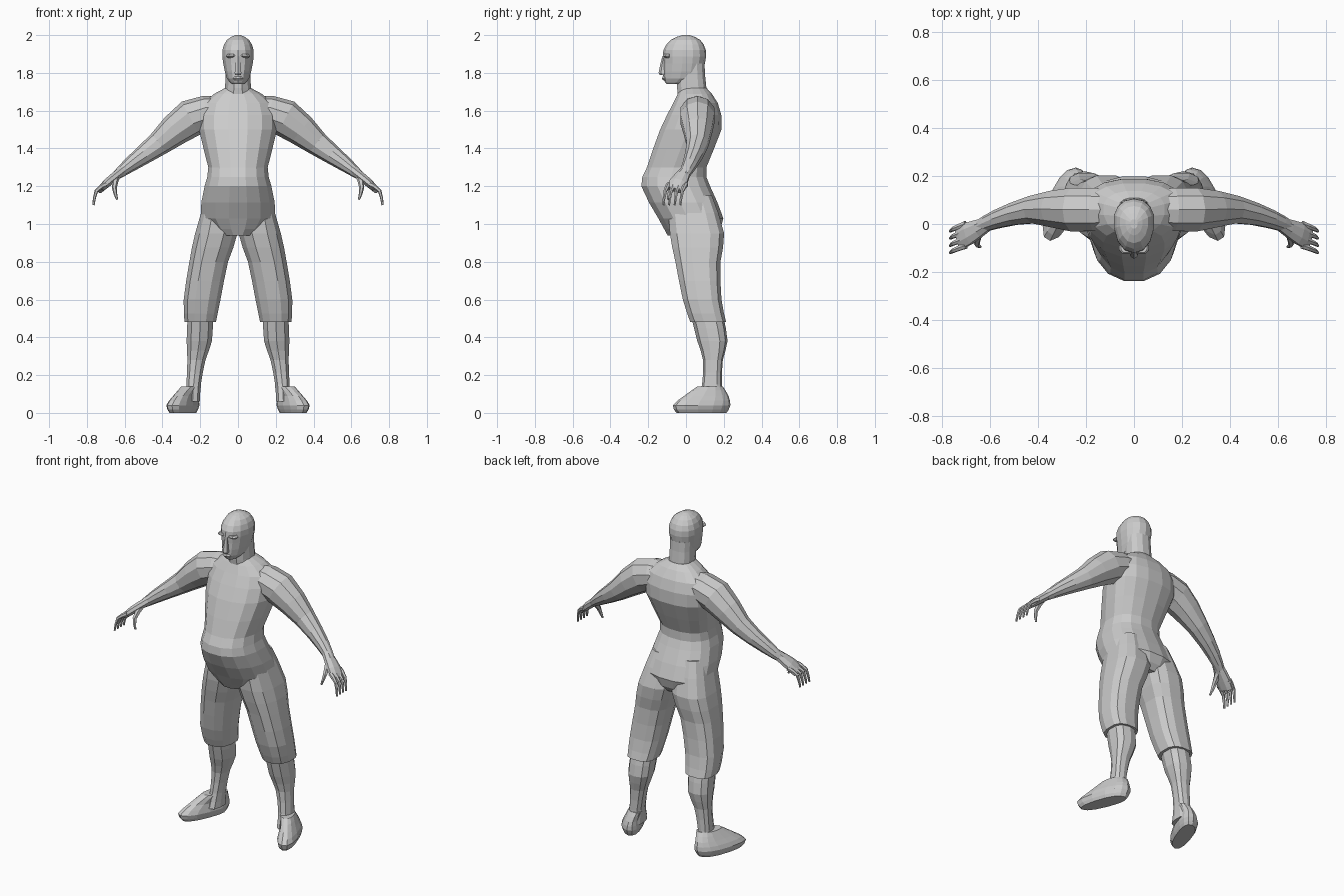
import bpy, bmesh, math
from mathutils import Vector

cube = bpy.data.objects.get("Cube")
if cube:
    bpy.data.objects.remove(cube, do_unlink=True)

grey = bpy.data.materials.new("plain_grey")
grey.use_nodes = True
GREY = (0.6, 0.6, 0.6, 1)
grey.diffuse_color = GREY
grey.node_tree.nodes["Principled BSDF"].inputs["Base Color"].default_value = GREY


def skin(name, rings, mirror):
    """Join rings of points into a closed, flat-faced tube."""
    bm = bmesh.new()
    loops = [[bm.verts.new(point) for point in ring] for ring in rings]
    for lower, upper in zip(loops, loops[1:]):
        for i in range(len(lower)):
            bm.faces.new((lower[i - 1], lower[i], upper[i], upper[i - 1]))
    bm.faces.new(loops[0])
    bm.faces.new(loops[-1])
    bmesh.ops.recalc_face_normals(bm, faces=bm.faces)
    mesh = bpy.data.meshes.new(name)
    bm.to_mesh(mesh)
    bm.free()
    mesh.materials.append(grey)
    part = bpy.data.objects.new(name, mesh)
    bpy.context.collection.objects.link(part)
    if mirror:
        part.modifiers.new("Mirror", "MIRROR")


def refine(keys):
    """Add one smoothly interpolated ring between each pair of key rings."""
    result = [keys[0]]
    last = len(keys) - 1
    for k in range(last):
        before, start = keys[max(k - 1, 0)], keys[k]
        end, after = keys[k + 1], keys[min(k + 2, last)]
        middle = {}
        for key in start:
            bulge = (start[key] + end[key] - before[key] - after[key]) / 16
            middle[key] = (start[key] + end[key]) / 2 + bulge
        result += [middle, end]
    return result


def angles(sides):
    return [math.tau * (i + 0.5) / sides for i in range(sides)]


def squarish(value, power):
    return math.copysign(abs(value) ** (2 / power), value)


def level(z, half, front, back, x=0):
    """One horizontal cross-section."""
    return dict(z=z, half=half, front=front, back=back, x=x)


def stack(name, *levels, sides=12, power=2.3, widest=0.6, twist=0, mirror=False):
    """Tube of horizontal rings, widest at a fraction of its depth."""
    rings = []
    for cut in refine(levels):
        middle = cut["front"] + widest * (cut["back"] - cut["front"])
        ring = []
        for a in angles(sides):
            across = squarish(math.cos(a), power) * cut["half"]
            along = squarish(math.sin(a), power)
            along *= cut["back"] - middle if along > 0 else middle - cut["front"]
            ring.append((cut["x"] + across + twist * along, middle + along, cut["z"]))
        rings.append(ring)
    skin(name, rings, mirror)


def joint(x, y, z, depth, height):
    """One cross-section of a limb."""
    return dict(x=x, y=y, z=z, depth=depth, height=height)


def limb(name, *joints, sides=8):
    """Mirrored tube of rings set square to a path."""
    path = refine(joints)
    spots = [Vector((j["x"], j["y"], j["z"])) for j in path]
    rings = []
    for k, (spot, cut) in enumerate(zip(spots, path)):
        ahead = (spots[min(k + 1, len(spots) - 1)] - spots[max(k - 1, 0)]).normalized()
        side = Vector((0, 1, 0))
        side = (side - ahead * side.dot(ahead)).normalized()
        up = ahead.cross(side)
        rings.append([spot + side * math.cos(a) * cut["depth"]
                      + up * math.sin(a) * cut["height"] for a in angles(sides)])
    skin(name, rings, mirror=True)


def digit(name, *spots, thick=0.014, thin=0.006):
    """Finger or thumb that tapers evenly from root to tip."""
    joints = []
    for k, spot in enumerate(spots):
        radius = thick + (thin - thick) * k / (len(spots) - 1)
        joints.append(joint(*spot, depth=radius, height=radius))
    limb(name, *joints, sides=6)


# Torso with a round belly
stack("torso",
      level(z=0.94, half=0.1, front=-0.1, back=0.16),
      level(z=1.03, half=0.2, front=-0.15, back=0.2),
      level(z=1.2, half=0.18, front=-0.24, back=0.13),
      level(z=1.3, half=0.16, front=-0.21, back=0.11),
      level(z=1.5, half=0.21, front=-0.14, back=0.19),
      level(z=1.64, half=0.19, front=-0.07, back=0.17),
      level(z=1.72, half=0.07, front=-0.03, back=0.11),
      sides=16)

# Neck and head
stack("neck",
      level(z=1.64, half=0.09, front=-0.04, back=0.15),
      level(z=1.72, half=0.07, front=-0.05, back=0.11),
      level(z=1.85, half=0.07, front=-0.05, back=0.1))
stack("head",
      level(z=1.74, half=0.03, front=-0.1, back=-0.03),
      level(z=1.77, half=0.06, front=-0.12, back=0.07),
      level(z=1.85, half=0.08, front=-0.12, back=0.1),
      level(z=1.92, half=0.085, front=-0.12, back=0.105),
      level(z=1.975, half=0.06, front=-0.08, back=0.075),
      level(z=2, half=0.015, front=-0.02, back=0.02),
      sides=14, power=2.1)

# Face details
stack("nose",
      level(z=1.79, half=0.015, front=-0.13, back=-0.1),
      level(z=1.8, half=0.02, front=-0.145, back=-0.1),
      level(z=1.89, half=0.01, front=-0.125, back=-0.1),
      sides=6)
stack("brow",
      level(z=1.88, half=0.02, front=-0.11, back=-0.08, x=0.035),
      level(z=1.89, half=0.03, front=-0.125, back=-0.08, x=0.035),
      level(z=1.9, half=0.02, front=-0.12, back=-0.08, x=0.035),
      sides=8, mirror=True)
stack("lips",
      level(z=1.76, half=0.02, front=-0.12, back=-0.09),
      level(z=1.77, half=0.03, front=-0.13, back=-0.09),
      level(z=1.78, half=0.02, front=-0.125, back=-0.09),
      sides=8)

# Baggy trouser legs ending in a wide cuff
stack("trouser_leg",
      level(z=1.15, half=0.08, front=-0.1, back=0.14, x=0.09),
      level(z=0.95, half=0.115, front=-0.09, back=0.205, x=0.115),
      level(z=0.8, half=0.105, front=-0.06, back=0.185, x=0.155),
      level(z=0.6, half=0.1, front=-0.02, back=0.19, x=0.19),
      level(z=0.48, half=0.085, front=0.02, back=0.215, x=0.2),
      power=2.6, mirror=True)

# Bare shins
stack("shin",
      level(z=0.5, half=0.07, front=0.03, back=0.2, x=0.2),
      level(z=0.38, half=0.07, front=0.06, back=0.22, x=0.205),
      level(z=0.28, half=0.05, front=0.09, back=0.195, x=0.22),
      level(z=0.15, half=0.04, front=0.085, back=0.19, x=0.235),
      level(z=0.06, half=0.04, front=0.06, back=0.2, x=0.24),
      sides=10, mirror=True)

# Shoes with the toes turned out
stack("shoe",
      level(z=0, half=0.05, front=-0.05, back=0.215, x=0.285),
      level(z=0.04, half=0.065, front=-0.07, back=0.235, x=0.285),
      level(z=0.09, half=0.05, front=-0.01, back=0.225, x=0.27),
      level(z=0.14, half=0.045, front=0.06, back=0.195, x=0.245),
      sides=14, twist=-0.35, mirror=True)

# Arms and palms
limb("arm",
     joint(x=0.1, y=0.06, z=1.6, depth=0.09, height=0.08),
     joint(x=0.25, y=0.06, z=1.56, depth=0.095, height=0.1),
     joint(x=0.42, y=0.06, z=1.425, depth=0.06, height=0.065),
     joint(x=0.57, y=0.02, z=1.315, depth=0.04, height=0.04),
     joint(x=0.64, y=-0.01, z=1.26, depth=0.03, height=0.025),
     sides=10)
limb("palm",
     joint(x=0.61, y=0, z=1.285, depth=0.03, height=0.026),
     joint(x=0.69, y=-0.04, z=1.22, depth=0.05, height=0.024),
     joint(x=0.73, y=-0.06, z=1.18, depth=0.05, height=0.016))

# Curled fingers side by side, and the thumb
for i, finger in enumerate(("index", "middle", "ring", "little")):
    y = 0.03 * i - 0.1
    digit(finger + "_finger", (0.7, y + 0.01, 1.21), (0.75, y - 0.01, 1.175),
          (0.765, y - 0.02, 1.1))
digit("thumb", (0.645, -0.03, 1.25), (0.655, -0.08, 1.19), (0.64, -0.095, 1.13),
      thick=0.02)
